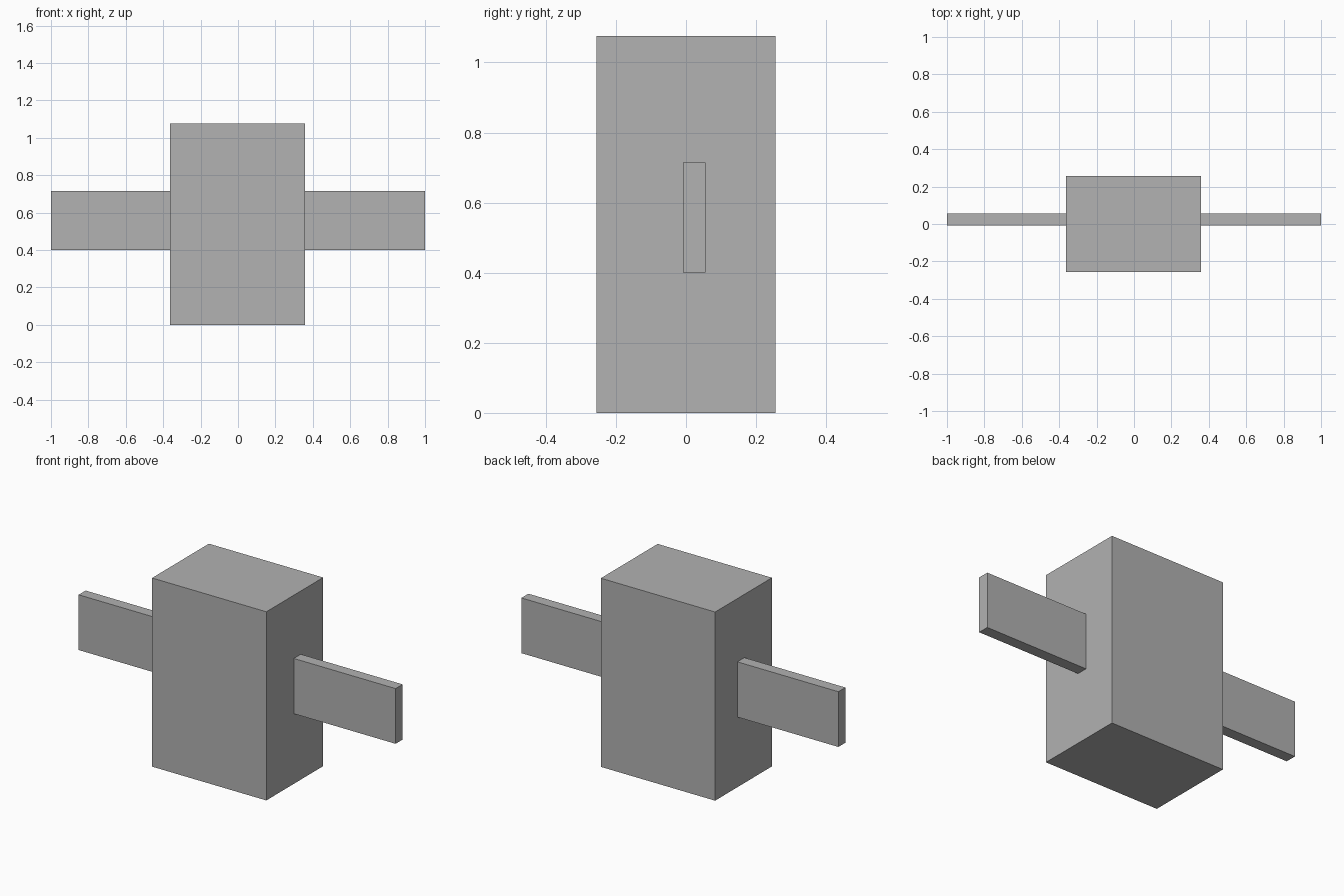
import bpy

if "Cube" in bpy.data.objects:
    bpy.data.objects.remove(bpy.data.objects["Cube"])

# Single flat grey
grey = bpy.data.materials.new("plain_grey")
grey.diffuse_color = (0.445, 0.445, 0.445, 1.0)
grey.use_nodes = True
grey.node_tree.nodes["Principled BSDF"].inputs["Base Color"].default_value = grey.diffuse_color


def box(name, low, high):
    """Axis-aligned box between two opposite corners."""
    centre = [(a + b) / 2 for a, b in zip(low, high)]
    size = [b - a for a, b in zip(low, high)]
    bpy.ops.mesh.primitive_cube_add(size=1, location=centre)
    obj = bpy.context.object
    obj.name = name
    obj.scale = size
    bpy.ops.object.transform_apply(location=False, rotation=False, scale=True)
    obj.data.materials.append(grey)
    return obj


# Upright main block
box("body", (-0.363, -0.256, 0.0), (0.358, 0.256, 1.076))

# Thin side arms, seated slightly inside the body
box("left_arm", (-1.0, -0.008, 0.40), (-0.355, 0.055, 0.715))
box("right_arm", (0.35, -0.008, 0.40), (1.0, 0.055, 0.715))
